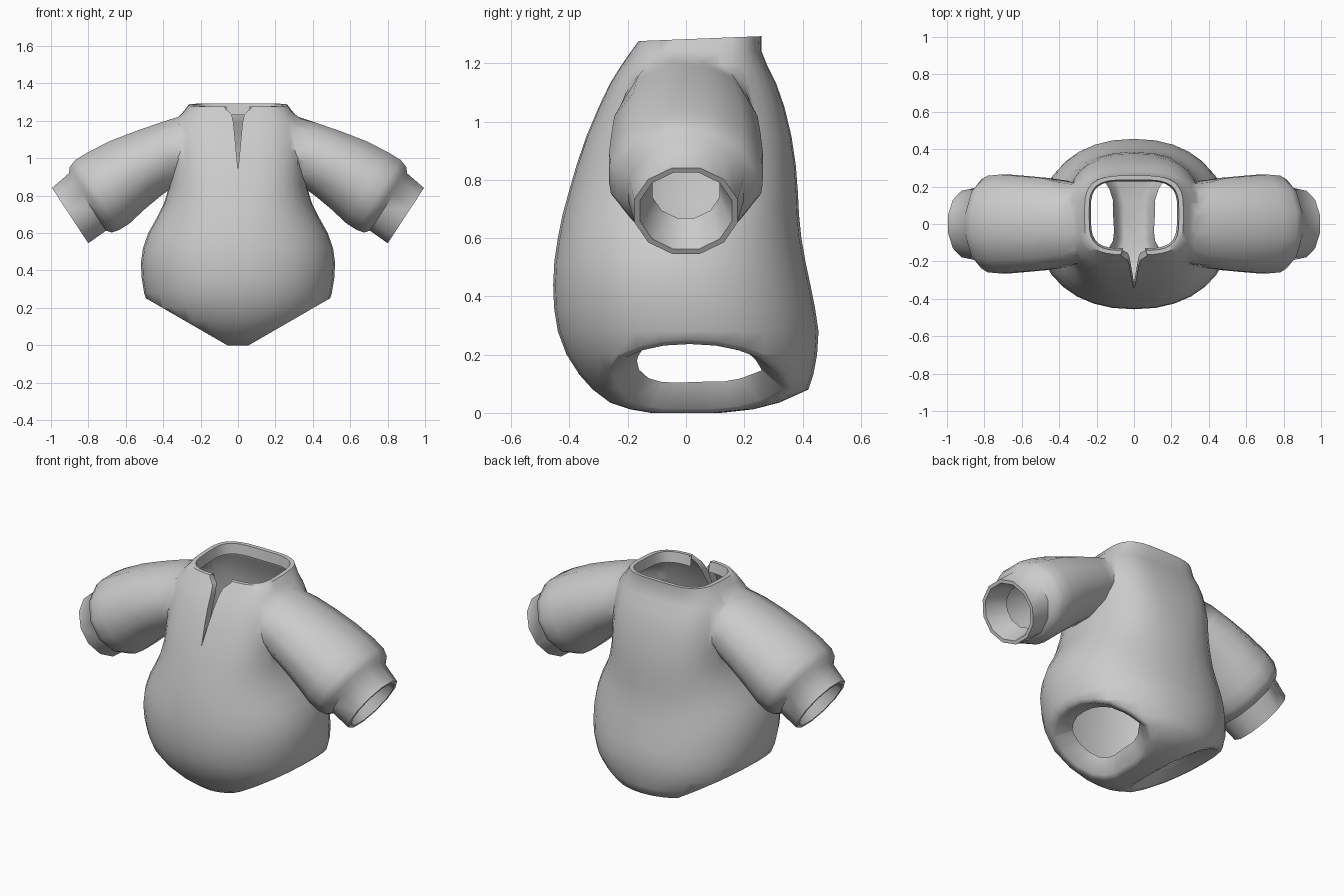
import bpy, bmesh, math
from mathutils import Vector

if "Cube" in bpy.data.objects:
    bpy.data.objects.remove(bpy.data.objects["Cube"])

cloth = bpy.data.materials.new("light_grey_cloth")
cloth.diffuse_color = (0.6, 0.6, 0.6, 1)
cloth.use_nodes = True
cloth.node_tree.nodes["Principled BSDF"].inputs["Base Color"].default_value = cloth.diffuse_color


def loft(bm, rings):
    """Skin a list of point rings into a closed solid."""
    rows = [[bm.verts.new(p) for p in r] for r in rings]
    n = len(rows[0])
    for a, b in zip(rows, rows[1:]):
        for i in range(n):
            j = (i + 1) % n
            bm.faces.new((a[i], a[j], b[j], b[i]))
    bm.faces.new(rows[0])
    bm.faces.new(rows[-1])
    bmesh.ops.recalc_face_normals(bm, faces=bm.faces)


def make_object(name, bm):
    me = bpy.data.meshes.new(name)
    bm.to_mesh(me)
    bm.free()
    me.materials.append(cloth)
    ob = bpy.data.objects.new(name, me)
    bpy.context.collection.objects.link(ob)
    return ob


def boolean(ob, other, operation):
    bpy.context.view_layer.objects.active = ob
    m = ob.modifiers.new("bool", 'BOOLEAN')
    m.operation, m.solver, m.object = operation, 'EXACT', other
    bpy.ops.object.modifier_apply(modifier=m.name)
    bpy.data.objects.remove(other)


def signed_pow(v, p):
    return math.copysign(abs(v) ** p, v)


# Body: z, half width, front y, back y, squareness
BODY = [(0, .08, -.12, .12, 2), (.012, .15, -.19, .23, 2), (.035, .23, -.26, .32, 2),
        (.08, .37, -.32, .42, 2), (.13, .43, -.365, .437, 2.1), (.2, .475, -.41, .45, 2.2),
        (.28, .502, -.44, .455, 2.2), (.36, .515, -.453, .443, 2.2),
        (.44, .519, -.456, .427, 2.2), (.52, .508, -.452, .41, 2.2),
        (.6, .48, -.44, .396, 2.2), (.68, .435, -.424, .388, 2.3),
        (.76, .395, -.402, .384, 2.5), (.85, .368, -.376, .377, 2.7),
        (.95, .362, -.342, .362, 2.9), (1.05, .362, -.3, .338, 2.9),
        (1.13, .36, -.262, .31, 2.9), (1.19, .35, -.225, .28, 2.9),
        (1.24, .30, -.19, .26, 3.2), (1.285, .265, -.165, .26, 3.5)]
SEG = 32
rings = []
for z, rx, f, b, e in BODY:
    cy, ry = (f + b) / 2, (b - f) / 2
    ring = []
    for i in range(SEG):
        a = 2 * math.pi * i / SEG
        x = rx * signed_pow(math.cos(a), 2 / e)
        y = cy + ry * signed_pow(math.sin(a), 2 / e)
        ring.append((x, y, z + (.04 * (y - .05) if z > 1.25 else 0)))
    rings.append(ring)
bm = bmesh.new()
loft(bm, rings)

# Slanted leg openings, capped for now
for s in (-1, 1):
    bmesh.ops.bisect_plane(bm, geom=bm.verts[:] + bm.edges[:] + bm.faces[:], clear_outer=True,
                           plane_co=(s * .49, 0, .25), plane_no=(s * .5, 0, -.866))
    bmesh.ops.holes_fill(bm, edges=[e for e in bm.edges if e.is_boundary], sides=0)
bmesh.ops.recalc_face_normals(bm, faces=bm.faces)
garment = make_object("romper_suit", bm)

# Sleeves with cuffs: top (x, z), bottom (x, z), half depth
SLEEVE = [((.16, 1.225), (.16, .93), .17), ((.30, 1.225), (.25, .91), .205),
          ((.42, 1.19), (.32, .865), .235), ((.55, 1.145), (.41, .80), .25),
          ((.68, 1.095), (.50, .725), .26), ((.80, 1.035), (.58, .65), .268),
          ((.87, .992), (.635, .615), .262), ((.90, .955), (.675, .602), .24),
          ((.905, .92), (.705, .612), .2), ((.995, .842), (.80, .545), .18)]
ARM = 12
for s in (-1, 1):
    rings = []
    for t, b, w in SLEEVE:
        mid = Vector((t[0] + b[0], 0, t[1] + b[1])) / 2
        up = Vector((t[0] - b[0], 0, t[1] - b[1])) / 2
        ring = []
        for i in range(ARM):
            a = 2 * math.pi * (i + .5) / ARM
            p = mid + up * math.cos(a) * 1.03 + Vector((0, w * math.sin(a) * 1.02, 0))
            ring.append((s * p.x, p.y, p.z))
        rings.append(ring)
    bm = bmesh.new()
    loft(bm, rings)
    boolean(garment, make_object("sleeve", bm), 'UNION')


# Neck slit: tapered cutter whose back follows the chest
def slit_back(z):
    return -.13 - (1.28 - z) * .53


SLIT = [(0, .935), (.024, 1.19), (.034, 1.235), (.07, 1.268), (.075, 1.33),
        (-.075, 1.33), (-.07, 1.268), (-.034, 1.235), (-.024, 1.19)]
bm = bmesh.new()
loft(bm, [[(x, -.6, z) for x, z in SLIT], [(x, slit_back(z), z) for x, z in SLIT]])
boolean(garment, make_object("slit_cutter", bm), 'DIFFERENCE')

# Open the caps and fold their rims inward
bm = bmesh.new()
bm.from_mesh(garment.data)
bm.normal_update()
backs = []
for f in bm.faces:
    c = f.calc_center_median()
    if abs(c.x) < .08 and c.z > .93 and f.normal.y < -.6 and abs(c.y - slit_back(c.z)) < .004:
        backs.append(f)
bmesh.ops.delete(bm, geom=backs, context='FACES')


def open_rim(point, normal, inset, depth, taper):
    normal, point = Vector(normal).normalized(), Vector(point)
    caps = [f for f in bm.faces if f.normal.dot(normal) > .985
            and all(abs((v.co - point).dot(normal)) < .006 for v in f.verts)]
    if not caps:
        return
    inside = set(caps)
    edges = [e for f in caps for e in f.edges if sum(g in inside for g in e.link_faces) == 1]
    verts = {v for e in edges for v in e.verts}
    c = sum((v.co for v in verts), Vector()) / len(verts)
    bmesh.ops.delete(bm, geom=caps, context='FACES_ONLY')
    # leave the slit free of any rim
    edges = [e for e in edges if e.is_valid and e.link_faces and not (
        normal.z > .9 and all(abs(v.co.x) < .078 and v.co.y < 0 for v in e.verts))]
    for shrink, push in ((inset, 0), (taper, depth)):
        geom = bmesh.ops.extrude_edge_only(bm, edges=edges)["geom"]
        edges = [g for g in geom if isinstance(g, bmesh.types.BMEdge)]
        for v in [g for g in geom if isinstance(g, bmesh.types.BMVert)]:
            v.co += (c - v.co).normalized() * shrink - normal * push


open_rim((0, .05, 1.285), (0, -.04, 1), .025, .06, .01)
for s in (-1, 1):
    open_rim((s * .49, 0, .25), (s * .5, 0, -.866), .03, .065, .075)
    open_rim((s * .8975, 0, .6935), (s * .297, 0, -.195), .02, .13, .045)

# Drop loose geometry and soften the upper shoulder seams
bmesh.ops.delete(bm, geom=[e for e in bm.edges if not e.link_faces], context='EDGES')
bmesh.ops.remove_doubles(bm, verts=bm.verts, dist=.0005)
seam = [v for v in bm.verts if .25 < abs(v.co.x) < .4 and 1.0 < v.co.z < 1.25]
for _ in range(2):
    bmesh.ops.smooth_vert(bm, verts=seam, factor=.4, use_axis_x=True, use_axis_y=True, use_axis_z=True)
for f in bm.faces:
    f.material_index = 0
bm.to_mesh(garment.data)
bm.free()

bpy.ops.object.select_all(action='DESELECT')
garment.select_set(True)
bpy.context.view_layer.objects.active = garment
bpy.ops.object.shade_smooth_by_angle(angle=math.radians(50))
